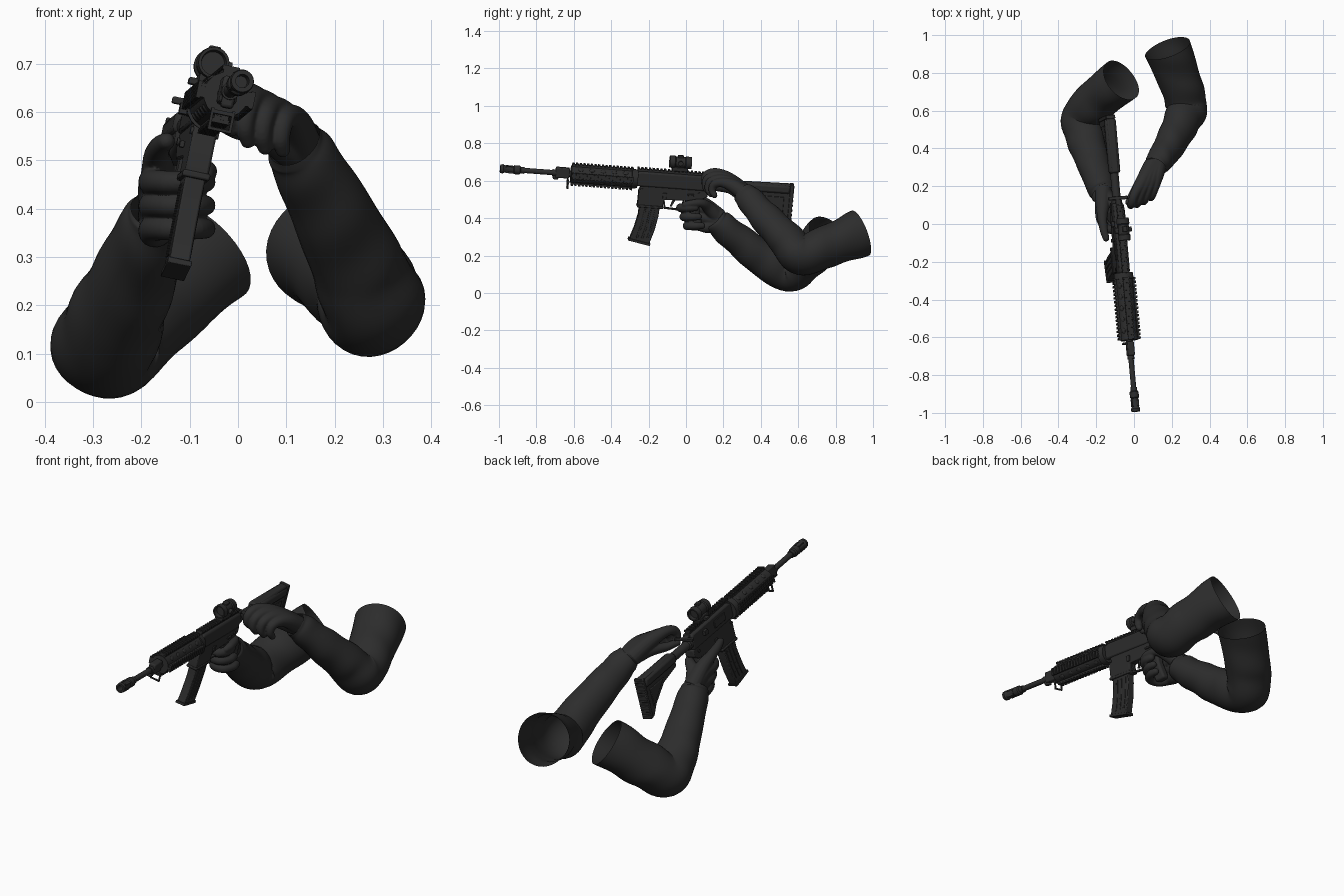
import bpy, bmesh, math
from mathutils import Vector as V, Matrix

def material(name, c):
    m = bpy.data.materials.new(name)
    m.diffuse_color = (*c, 1)
    return m
GUN = material("dark gunmetal", (0.026, 0.026, 0.026))
CLOTH = material("black cloth", (0.026, 0.026, 0.026))

# Rifle frame: local y runs along the bore (muzzle at -y), rolled slightly
fy = V((-0.09, 1, -0.075)).normalized()
fx = fy.cross(V((0.2, 0.09, 0.98))).normalized()
fz = fx.cross(fy)
FRAME = Matrix.Translation((-0.08, 0, 0.59)) @ Matrix((fx, fy, fz)).transposed().to_4x4()

def finish(name, bm, mat, world=False, bevel=0, angle=35):
    bmesh.ops.recalc_face_normals(bm, faces=bm.faces)
    me = bpy.data.meshes.new(name)
    bm.to_mesh(me)
    bm.free()
    if not world:
        me.transform(FRAME)
    me.materials.append(mat)
    ob = bpy.data.objects.new(name, me)
    bpy.context.collection.objects.link(ob)
    if bevel:
        b = ob.modifiers.new("bevel", 'BEVEL')
        b.width, b.segments = bevel, 2
    bpy.ops.object.select_all(action='DESELECT')
    ob.select_set(True)
    bpy.context.view_layer.objects.active = ob
    bpy.ops.object.shade_smooth_by_angle(angle=math.radians(angle))
    return ob

def boxes(name, items, bevel=0):
    """items: (centre, size) pairs"""
    bm = bmesh.new()
    for c, s in items:
        bmesh.ops.create_cube(bm, size=1, matrix=Matrix.Translation(c) @ Matrix.Diagonal((*s, 1)))
    return finish(name, bm, GUN, bevel=bevel)

def lathe(name, prof, x=0, z=0, n=24, axis='Y'):
    """prof: (position along axis, radius) pairs, closed at both ends"""
    bm = bmesh.new()
    rings = []
    for p, r in prof:
        ring = []
        for k in range(n):
            a = 2 * math.pi * k / n
            ca, sa = r * math.cos(a), r * math.sin(a)
            ring.append(bm.verts.new((x + ca, p, z + sa) if axis == 'Y' else (p, x + ca, z + sa)))
        rings.append(ring)
    for a, b in zip(rings, rings[1:]):
        for k in range(n):
            bm.faces.new((a[k], a[(k + 1) % n], b[(k + 1) % n], b[k]))
    bm.faces.new(rings[0])
    bm.faces.new(rings[-1])
    return finish(name, bm, GUN)

def plate(name, prof, w, bevel=0.004, x=0):
    """side profile (y, z) extruded to width w"""
    bm = bmesh.new()
    f = bm.faces.new([bm.verts.new((x - w / 2, y, z)) for y, z in prof])
    r = bmesh.ops.extrude_face_region(bm, geom=[f])
    bmesh.ops.translate(bm, vec=(w, 0, 0), verts=[v for v in r['geom'] if isinstance(v, bmesh.types.BMVert)])
    return finish(name, bm, GUN, bevel=bevel)

def spline(pts, steps):
    """Catmull-Rom samples through tuples (x, y, z, radius)"""
    P = [V(p) for p in pts]
    P = [2 * P[0] - P[1]] + P + [2 * P[-1] - P[-2]]
    out = []
    for i in range(1, len(P) - 2):
        a, b, c, d = P[i - 1:i + 3]
        for k in range(steps):
            t = k / steps
            out.append(0.5 * (2 * b + (c - a) * t + (2 * a - 5 * b + 4 * c - d) * t * t
                              + (3 * b - a - 3 * c + d) * t ** 3))
    return out + [P[-2]]

def limb(bm, pts, steps=6, n=20, cap=True, fold=0, phase=0):
    S = spline(pts, steps)
    C = [s.xyz for s in S]
    side = V((0.3, 0.2, 1))
    rings = []
    N = len(S)
    def ring(c, t, r, u):
        nonlocal side
        side = (side - t * side.dot(t)).normalized()
        w = t.cross(side)
        out = []
        for k in range(n):
            a = 2 * math.pi * k / n
            q = r * (1 + fold * (math.sin(40 * u + 1.6 * math.sin(a + phase)) * (0.6 + 0.4 * math.sin(2 * a + 9 * u))
                                 + 0.6 * math.sin(3 * a + 7 * u + phase)))
            out.append(bm.verts.new(c + (side * math.cos(a) + w * math.sin(a)) * q))
        rings.append(out)
    T = [(C[min(i + 1, N - 1)] - C[max(i - 1, 0)]).normalized() for i in range(N)]
    for i in range(N):
        ring(C[i], T[i], S[i][3], i / (N - 1))
    if cap:
        for h in (0.5, 0.8, 0.96):     # rounded tip
            ring(C[-1] + T[-1] * S[-1][3] * h, T[-1], S[-1][3] * math.sqrt(1 - h * h), 1)
    for a, b in zip(rings, rings[1:]):
        for k in range(n):
            bm.faces.new((a[k], a[(k + 1) % n], b[(k + 1) % n], b[k]))
    if cap:
        bm.faces.new(rings[0])
        bm.faces.new(rings[-1])

def sleeve(name, pts, phase):
    bm = bmesh.new()
    limb(bm, pts, 10, 36, cap=False, fold=0.035, phase=phase)
    finish(name, bm, CLOTH, world=True, angle=80)

def hand(name, fingers):
    bm = bmesh.new()
    for f in fingers:
        limb(bm, f, 5, 16)
    ob = finish(name, bm, CLOTH, world=True, angle=180)
    m = ob.modifiers.new("merge", 'REMESH')
    m.mode, m.voxel_size, m.use_smooth_shade = 'VOXEL', 0.004, True
    s = ob.modifiers.new("soften", 'SMOOTH')
    s.factor, s.iterations = 0.5, 4

# Barrel, muzzle device and gas block
lathe("barrel", [(-0.9, 0.014), (-0.72, 0.014), (-0.72, 0.018), (-0.6, 0.018)])
lathe("muzzle_brake", [(-0.96, 0.013), (-1.0, 0.014), (-1.0, 0.023), (-0.985, 0.025), (-0.975, 0.019), (-0.93, 0.019),
                       (-0.925, 0.024), (-0.895, 0.024), (-0.89, 0.018), (-0.87, 0.018)])
boxes("brake_prongs", [((0.02 * math.cos(a), -0.952, 0.02 * math.sin(a)), (0.008, 0.04, 0.008))
                       for a in (0.8, 2.35, 3.9, 5.5)])
boxes("gas_block", [((0, -0.665, 0.004), (0.036, 0.075, 0.056)), ((0, -0.7, -0.012), (0.026, 0.03, 0.045))], 0.006)
boxes("sling_loop", [((0.022, -0.632, -0.055), (0.006, 0.008, 0.045)), ((-0.022, -0.632, -0.055), (0.006, 0.008, 0.045)),
                     ((0, -0.632, -0.076), (0.05, 0.008, 0.006)), ((0, -0.632, -0.04), (0.05, 0.012, 0.008))])

# Handguard with four toothed rails and cooling holes
lathe("handguard", [(-0.62, 0.03), (-0.62, 0.047), (-0.285, 0.047), (-0.285, 0.03)], n=16)
lathe("barrel_nut", [(-0.295, 0.04), (-0.295, 0.053), (-0.262, 0.05), (-0.262, 0.03)])
rail = []
for dx, dz in ((0, 1), (0, -1), (1, 0), (-1, 0)):
    def sz(w, l, h): return (w, l, h) if dz else (h, l, w)
    rail.append(((dx * 0.047, -0.452, dz * 0.047), sz(0.03, 0.33, 0.012)))
    for k in range(17):
        rail.append(((dx * 0.056, -0.61 + k * 0.0198, dz * 0.056), sz(0.036, 0.011, 0.009)))
boxes("handguard_rails", rail)
for sx in (-1, 1):
    for sz_ in (-1, 1):
        for k in range(5):
            a = math.radians(45)
            bm = bmesh.new()
            bmesh.ops.create_uvsphere(bm, u_segments=10, v_segments=6, radius=0.011)
            bmesh.ops.scale(bm, vec=(0.35, 1.3, 1), verts=bm.verts)
            bmesh.ops.rotate(bm, matrix=Matrix.Rotation(-sx * sz_ * a, 3, 'Y'), verts=bm.verts)
            bmesh.ops.translate(bm, vec=(sx * 0.033, -0.57 + k * 0.06, sz_ * 0.033), verts=bm.verts)
            finish("handguard_port", bm, GUN)

# Receiver
plate("upper_receiver", [(-0.268, -0.035), (-0.268, 0.035), (-0.25, 0.046), (0.1, 0.046), (0.11, 0.02), (0.11, -0.035)], 0.058, 0.009)
boxes("top_rail", [((0, -0.085, 0.05), (0.026, 0.36, 0.012))]
      + [((0, -0.26 + k * 0.0205, 0.059), (0.036, 0.011, 0.009)) for k in range(18)])
plate("lower_receiver", [(-0.235, -0.03), (0.12, -0.03), (0.12, -0.065), (0.08, -0.09), (-0.11, -0.1), (-0.115, -0.15),
                         (-0.25, -0.142), (-0.25, -0.06)], 0.05, 0.005)
boxes("magwell_lip", [((0, -0.182, -0.142), (0.058, 0.142, 0.014))], 0.004)
boxes("receiver_details", [((-0.031, -0.14, 0.005), (0.008, 0.1, 0.035)), ((0.028, -0.11, -0.075), (0.008, 0.02, 0.03)),
                           ((0.028, 0.03, -0.06), (0.01, 0.035, 0.01)), ((-0.03, -0.08, -0.07), (0.01, 0.018, 0.014)),
                           ((-0.034, 0.0, 0.01), (0.02, 0.03, 0.024))], 0.002)
boxes("charging_handle", [((0, 0.115, 0.036), (0.03, 0.05, 0.012)), ((0, 0.135, 0.036), (0.105, 0.018, 0.014))], 0.003)
for y in (-0.235, 0.075):
    lathe("takedown_pin", [(-0.03, 0.008), (0.03, 0.008)], x=y, z=-0.052, n=12, axis='X')

# Magazine, curved forward, with side ribs and floor plate
plate("magazine", [(-0.237, -0.1), (-0.241, -0.19), (-0.255, -0.26), (-0.275, -0.325), (-0.168, -0.345), (-0.146, -0.27),
                   (-0.132, -0.19), (-0.128, -0.1)], 0.042)
plate("magazine_floor", [(-0.28, -0.322), (-0.283, -0.334), (-0.164, -0.356), (-0.161, -0.343)], 0.05, 0.002)
for k in (0.03, 0.058, 0.086):
    plate("magazine_rib", [(-0.241 + k, -0.16), (-0.255 + k, -0.25), (-0.272 + k, -0.315), (-0.262 + k, -0.317),
                           (-0.245 + k, -0.25), (-0.231 + k, -0.16)], 0.047, 0.001)

# Trigger group and pistol grip
plate("trigger_guard", [(-0.115, -0.1), (-0.105, -0.15), (-0.01, -0.155), (0.0, -0.1), (-0.008, -0.1), (-0.018, -0.146),
                        (-0.098, -0.142), (-0.107, -0.1)], 0.018, 0.001)
plate("trigger", [(-0.06, -0.09), (-0.068, -0.115), (-0.075, -0.135), (-0.065, -0.135), (-0.055, -0.115), (-0.045, -0.09)], 0.01, 0.001)
plate("pistol_grip", [(-0.005, -0.08), (0.02, -0.15), (0.055, -0.25), (0.115, -0.24), (0.085, -0.15), (0.08, -0.08)], 0.042, 0.01)

# Red dot sight
lathe("sight_tube", [(-0.075, 0.024), (-0.098, 0.026), (-0.098, 0.032), (-0.07, 0.034), (-0.065, 0.029), (-0.015, 0.029),
                     (-0.01, 0.034), (0.02, 0.032), (0.02, 0.025), (0.0, 0.024)], z=0.108)
boxes("sight_mount", [((0, -0.04, 0.072), (0.044, 0.085, 0.022)), ((0, -0.04, 0.139), (0.024, 0.03, 0.014)),
                      ((-0.03, -0.04, 0.066), (0.02, 0.03, 0.014))], 0.003)
lathe("sight_dial", [(0.02, 0.013), (0.042, 0.013)], x=-0.04, z=0.108, n=16, axis='X')

# Buffer tube and shoulder stock
lathe("buffer_tube", [(0.1, 0.028), (0.125, 0.028), (0.13, 0.022), (0.5, 0.022)])
plate("stock_body", [(0.27, 0.03), (0.565, 0.036), (0.572, -0.17), (0.54, -0.178), (0.5, -0.13), (0.4, -0.065), (0.27, -0.04)], 0.042, 0.009)
boxes("stock_comb", [((0, 0.415, 0.006), (0.06, 0.29, 0.045))], 0.012)
boxes("butt_pad", [((0, 0.568, -0.068), (0.05, 0.02, 0.21))]
      + [((0, 0.578, -0.155 + k * 0.025), (0.046, 0.006, 0.012)) for k in range(8)], 0.004)
plate("stock_groove_trim", [(0.4, -0.035), (0.53, -0.035), (0.53, -0.125)], 0.05, 0.003)

# Jacket sleeves, wrist to shoulder end
sleeve("left_sleeve", [(.115, .305, .535, .058), (.135, .335, .505, .07), (.19, .42, .405, .083), (.245, .53, .29, .096),
                       (.277, .615, .205, .108), (.245, .75, .25, .112), (.18, .93, .32, .126)], 0.5)
sleeve("right_sleeve", [(-.162, .155, .395, .06), (-.172, .185, .365, .074), (-.21, .3, .27, .086), (-.25, .43, .175, .1),
                        (-.272, .555, .117, .11), (-.2, .65, .19, .113), (-.07, .76, .31, .12)], 2.5)

# Left gloved hand: fingers pointing forward and curling down
left = []
for i in range(4):
    K = V((.005, .16, .642)).lerp(V((.108, .195, .59)), i / 3)
    W = V((.115, .32, .53)) + V((.012, .004, -.006)) * (i - 1.5)
    reach = (0.95, 1.05, 1.0, 0.85)[i]
    mid = W.lerp(K, .55) + V((0, 0, .012))
    left.append([(*W, .045), (*mid, .037), (*K, .026), (*(K + V((-.017, -.052, -.012)) * reach), .0225),
                 (*(K + V((-.024, -.064, -.05)) * reach), .02), (*(K + V((-.018, -.05, -.08)) * reach), .016)])
left.append([(.115, .31, .52, .04), (.05, .24, .56, .032), (.0, .17, .565, .022), (-.03, .115, .575, .017)])
hand("left_glove", left)

# Right gloved hand: three fingers round the grip, straight trigger finger
right = []
for i in range(3):
    o, z = .018 * i, .455 - .048 * i
    right.append([(-.163, .18, .395 - .01 * i, .045), (-.172, .1 + o / 2, z - .005, .035), (-.175, .03 + o, z, .027),
                  (-.145, -.022 + o, z, .024), (-.095, -.026 + o, z, .023), (-.068, .015 + o, z, .021), (-.07, .05 + o, z, .018)])
right.append([(-.163, .18, .405, .045), (-.165, .1, .475, .036), (-.168, .035, .51, .027), (-.16, -.03, .53, .022), (-.148, -.075, .54, .018)])
right.append([(-.16, .17, .405, .04), (-.125, .12, .455, .033), (-.08, .085, .48, .023), (-.063, .03, .478, .02), (-.066, -.005, .472, .017)])
hand("right_glove", right)
